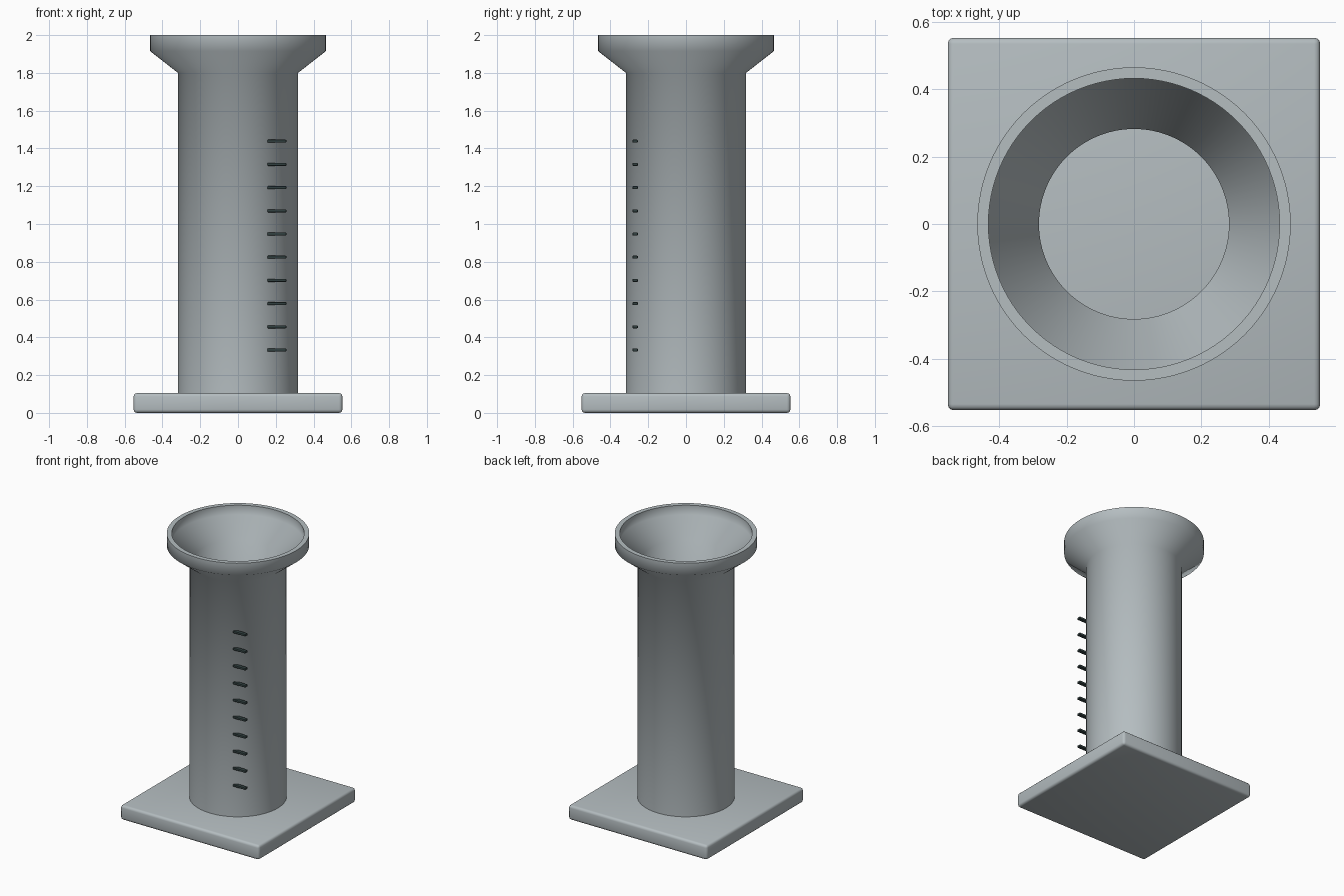
import bpy
import bmesh
import math

cube = bpy.data.objects.get("Cube")
if cube:
    bpy.data.objects.remove(cube, do_unlink=True)


def make_material(name, rgb):
    mat = bpy.data.materials.new(name)
    mat.use_nodes = True
    colour = (*rgb, 1.0)
    mat.diffuse_color = colour
    mat.node_tree.nodes["Principled BSDF"].inputs["Base Color"].default_value = colour
    return mat


def finish(obj, mat, angle):
    obj.data.materials.append(mat)
    bpy.ops.object.select_all(action="DESELECT")
    obj.select_set(True)
    bpy.context.view_layer.objects.active = obj
    bpy.ops.object.shade_smooth_by_angle(angle=math.radians(angle))


def rounded_box(name, size, centre, radius, segments, mat):
    bpy.ops.mesh.primitive_cube_add(size=1, location=centre)
    obj = bpy.context.object
    obj.name = name
    obj.scale = size
    bpy.ops.object.transform_apply(location=False, rotation=False, scale=True)
    bevel = obj.modifiers.new("rounded_edges", "BEVEL")
    bevel.width = radius
    bevel.segments = segments
    bpy.ops.object.modifier_apply(modifier=bevel.name)
    finish(obj, mat, 40)
    return obj


def lathe(name, profile, steps, mat):
    """Revolve a closed (radius, height) profile around z."""
    bm = bmesh.new()
    verts = [bm.verts.new((r, 0, z)) for r, z in profile]
    edges = [bm.edges.new((a, b)) for a, b in zip(verts, verts[1:] + verts[:1])]
    bmesh.ops.spin(bm, geom=verts + edges, cent=(0, 0, 0), axis=(0, 0, 1),
                   angle=math.tau, steps=steps)
    bmesh.ops.remove_doubles(bm, verts=bm.verts, dist=0.0001)
    bmesh.ops.recalc_face_normals(bm, faces=bm.faces)
    mesh = bpy.data.meshes.new(name)
    bm.to_mesh(mesh)
    bm.free()
    obj = bpy.data.objects.new(name, mesh)
    bpy.context.collection.objects.link(obj)
    finish(obj, mat, 60)
    return obj


grey = make_material("cool_grey", (0.46, 0.51, 0.53))
dark = make_material("dark_green_grey", (0.03, 0.05, 0.05))

# Square foot
rounded_box("base_plate", (1.105, 1.105, 0.105), (0, 0, 0.0525), 0.018, 3, grey)

# Hollow tube with a flared mouth
lathe("flared_tube", [
    (0.318, 0.09), (0.318, 1.80), (0.465, 1.915), (0.465, 2.0),
    (0.432, 2.0), (0.432, 1.932), (0.282, 1.817), (0.282, 0.09),
], 96, grey)

# Measuring marks up the front left of the tube
for i in range(10):
    rounded_box(f"graduation_mark_{i + 1}", (0.1, 0.028, 0.016),
                (0.206, -0.269, 0.333 + i * 0.1228), 0.004, 2, dark)
